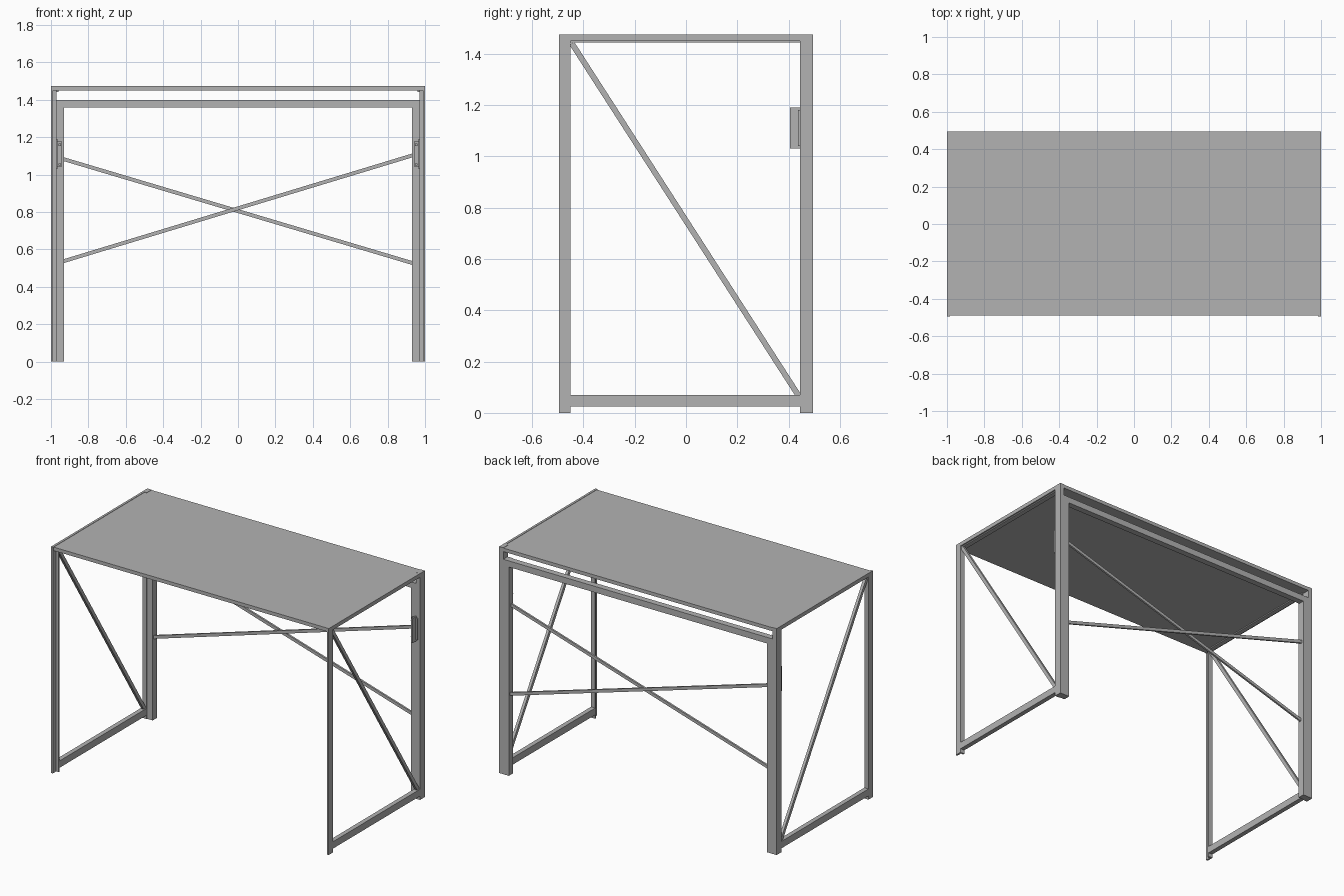
import bpy
import bmesh
from mathutils import Vector

cube = bpy.data.objects.get("Cube")
if cube:
    bpy.data.objects.remove(cube, do_unlink=True)

steel = bpy.data.materials.new("grey steel")
steel.use_nodes = True
GREY = (0.45, 0.45, 0.45, 1)
steel.diffuse_color = GREY
steel.node_tree.nodes["Principled BSDF"].inputs["Base Color"].default_value = GREY


def finish(name, bm):
    bmesh.ops.recalc_face_normals(bm, faces=bm.faces)
    mesh = bpy.data.meshes.new(name)
    bm.to_mesh(mesh)
    bm.free()
    mesh.materials.append(steel)
    obj = bpy.data.objects.new(name, mesh)
    bpy.context.collection.objects.link(obj)
    return obj


def box(name, x, y, z):
    """Box from (min, max) ranges along each axis."""
    bm = bmesh.new()
    bmesh.ops.create_cube(bm, size=1)
    for v in bm.verts:
        v.co = [r[0] + (c + 0.5) * (r[1] - r[0]) for c, r in zip(v.co, (x, y, z))]
    return finish(name, bm)


def extrusion(name, outline, z0, z1):
    """Vertical bar with the given cross-section in plan."""
    bm = bmesh.new()
    face = bm.faces.new([bm.verts.new((x, y, z0)) for x, y in outline])
    top = bmesh.ops.extrude_face_region(bm, geom=[face])["geom"]
    for v in top:
        if isinstance(v, bmesh.types.BMVert):
            v.co.z = z1
    return finish(name, bm)


def strut(name, a, b, across, width, depth):
    """Straight flat bar from a to b; depth is measured along 'across'."""
    a, b, across = Vector(a), Vector(b), Vector(across)
    side = (b - a).cross(across).normalized() * width / 2
    across = across * depth / 2
    bm = bmesh.new()
    rings = [[bm.verts.new(p + s * side + t * across)
              for s, t in ((-1, -1), (1, -1), (1, 1), (-1, 1))] for p in (a, b)]
    bm.faces.new(rings[0])
    bm.faces.new(rings[1])
    for i in range(4):
        j = (i + 1) % 4
        bm.faces.new((rings[0][i], rings[0][j], rings[1][j], rings[1][i]))
    return finish(name, bm)


def bolt(name, x, y, z):
    bm = bmesh.new()
    bmesh.ops.create_cone(bm, cap_ends=True, segments=8, radius1=0.008,
                          radius2=0.008, depth=0.012)
    for v in bm.verts:
        v.co = (x + v.co.x, y + v.co.z, z + v.co.y)
    return finish(name, bm)


# Desk top
box("desk_top", (-0.985, 0.985), (-0.49, 0.495), (1.45, 1.473))

# Side frames
for s, side in ((1, "left"), (-1, "right")):
    def span(a, b):
        return tuple(sorted((s * a, s * b)))

    angle = [(1, -0.495), (0.988, -0.495), (0.988, -0.46),
             (0.97, -0.46), (0.97, -0.45), (1, -0.45)]
    extrusion(side + "_front_leg", [(s * x, y) for x, y in angle], 0, 1.455)
    box(side + "_rear_leg", span(0.97, 1), (0.445, 0.495), (0, 1.475))
    box(side + "_top_rail", span(0.985, 1), (-0.495, 0.445), (1.45, 1.475))
    box(side + "_top_rail_flange", span(0.96, 0.99), (-0.45, 0.445), (1.443, 1.45))
    box(side + "_bottom_rail", span(0.97, 1), (-0.45, 0.445), (0.025, 0.07))
    strut(side + "_diagonal", (s * 0.985, -0.445, 1.44), (s * 0.985, 0.44, 0.065),
          (1, 0, 0), 0.022, 0.018)

    # Rear frame upright with its bracket and bolts
    box(side + "_rear_upright", span(0.93, 0.972), (0.45, 0.495), (0, 1.4))
    box(side + "_bracket_plate", span(0.945, 0.985), (0.437, 0.45), (1.04, 1.18))
    box(side + "_bracket_flange", span(0.965, 0.975), (0.405, 0.445), (1.03, 1.19))
    for z in (1.055, 1.16):
        bolt(side + "_bracket_bolt", s * 0.953, 0.434, z)

# Rear frame crossbar and crossed braces
box("rear_crossbar", (-0.935, 0.935), (0.455, 0.495), (1.36, 1.4))
strut("rear_brace_falling", (-0.94, 0.478, 1.085), (0.94, 0.478, 0.525),
      (0, 1, 0), 0.02, 0.012)
strut("rear_brace_rising", (-0.94, 0.466, 0.535), (0.94, 0.466, 1.105),
      (0, 1, 0), 0.02, 0.012)
